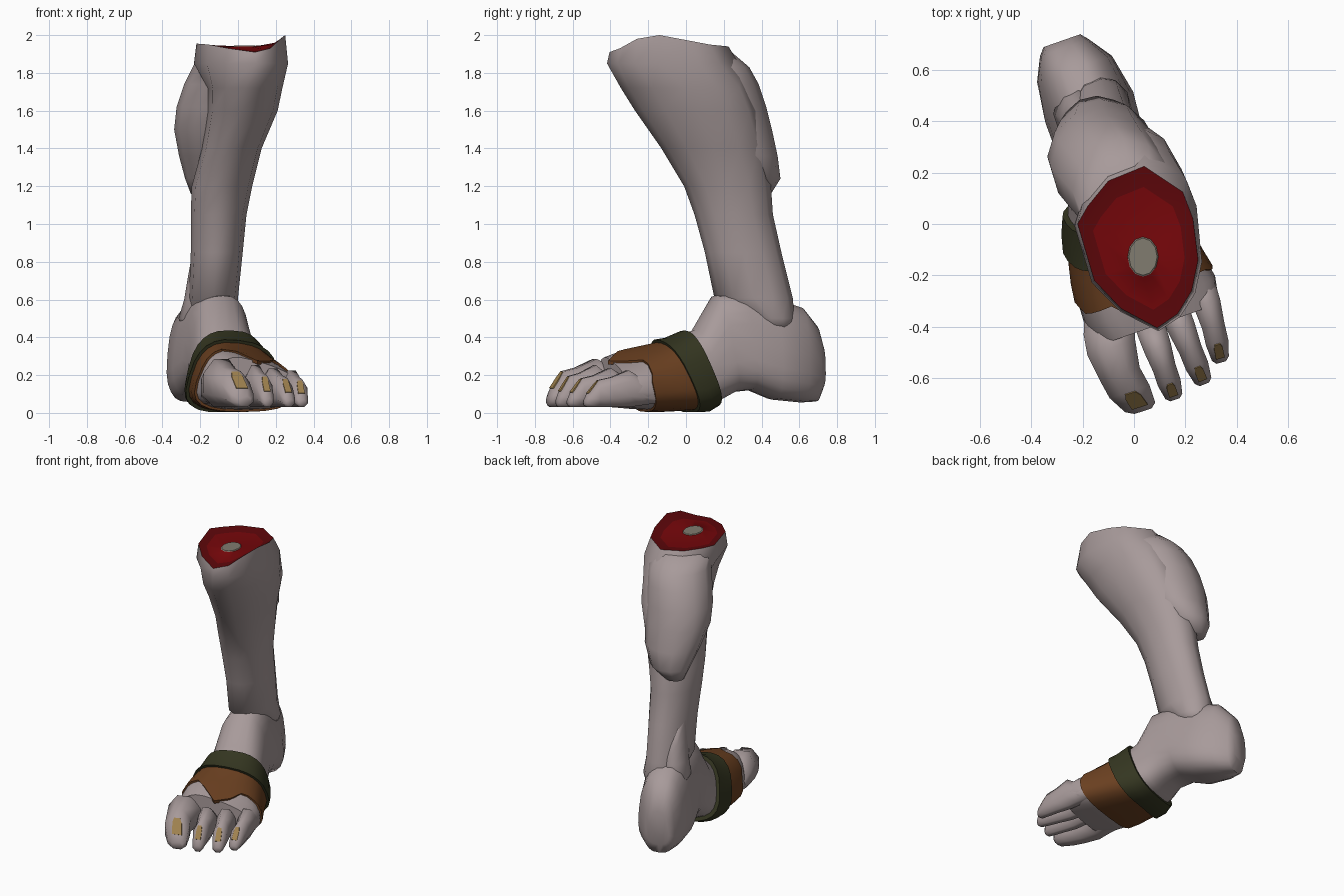
import bpy, bmesh, math
from mathutils import Vector

if "Cube" in bpy.data.objects:
    bpy.data.objects.remove(bpy.data.objects["Cube"])


def material(name, rgb):
    m = bpy.data.materials.new(name)
    m.diffuse_color = (*rgb, 1)
    m.use_nodes = True
    m.node_tree.nodes["Principled BSDF"].inputs["Base Color"].default_value = m.diffuse_color
    return m


SKIN = material("pale skin", (.39, .325, .325))
BROWN = material("brown leather", (.148, .052, .015))
GREEN = material("dark green strap", (.035, .037, .015))
RED = material("red flesh", (.178, .002, .003))
DARK_RED = material("dark red rim", (.11, .002, .003))
BONE = material("grey bone", (.22, .20, .16))
NAIL = material("yellow nail", (.36, .23, .08))


def finish(bm, name, mats, angle=40):
    bmesh.ops.recalc_face_normals(bm, faces=bm.faces)
    me = bpy.data.meshes.new(name)
    bm.to_mesh(me)
    bm.free()
    for m in mats:
        me.materials.append(m)
    ob = bpy.data.objects.new(name, me)
    bpy.context.collection.objects.link(ob)
    bpy.ops.object.select_all(action='DESELECT')
    ob.select_set(True)
    bpy.context.view_layer.objects.active = ob
    bpy.ops.object.shade_smooth_by_angle(angle=math.radians(angle))
    return ob


def loft(name, rings, mats, caps=(True, True), cyclic=False, bands=None, angle=40):
    """Skin a list of equal rings; bands gives a material slot per ring gap."""
    bm = bmesh.new()
    vs = [[bm.verts.new(p) for p in r] for r in rings]
    n = len(rings[0])
    pairs = list(zip(vs, vs[1:])) + ([(vs[-1], vs[0])] if cyclic else [])
    for k, (a, b) in enumerate(pairs):
        for i in range(n):
            j = (i + 1) % n
            f = bm.faces.new((a[i], a[j], b[j], b[i]))
            f.material_index = bands[k] if bands else 0
    if not cyclic:
        if caps[0]:
            bm.faces.new(vs[0])
        if caps[1]:
            bm.faces.new(vs[-1]).material_index = bands[-1] if bands else 0
    return finish(bm, name, mats, angle)


def oval(z, x0, x1, y0, y1, n=12):
    return [Vector(((x0 + x1) / 2 + (x1 - x0) / 2 * math.cos(a),
                    (y0 + y1) / 2 + (y1 - y0) / 2 * math.sin(a), z))
            for a in (math.tau * i / n for i in range(n))]


# ---- shin, open at the cut ----
rim = [Vector(p) for p in (
    (.25, -.14, 2.0), (.23, .02, 1.97), (.19, .125, 1.95), (.04, .225, 1.94),
    (-.10, .168, 1.945), (-.18, .07, 1.95), (-.22, .0, 1.955), (-.155, -.22, 1.95),
    (-.05, -.33, 1.93), (.09, -.405, 1.91), (.17, -.35, 1.93), (.225, -.26, 1.98))]
shin = [oval(*s) for s in (
    (.44, -.24, -.04, .40, .565), (.5, -.25, -.01, .33, .575), (.61, -.26, .0, .15, .565),
    (.85, -.25, .025, .1, .505),
    (1.05, -.25, .045, .045, .46), (1.2, -.245, .075, -.01, .45), (1.4, -.19, .125, -.13, .42),
    (1.6, -.16, .21, -.27, .375), (1.72, -.16, .235, -.345, .33))]
flare = [Vector((p.x * 1.06, p.y * 1.02 + (.05 if p.y > 0 else -.005), 1.85)) for p in rim]
loft("shin", shin + [flare, rim], [SKIN], caps=(True, False), angle=75)

# ---- flesh and bone on the cut ----
mid = Vector((.03, -.11, 0))


def cut_ring(scale, z):
    return [Vector((mid.x + (p.x - mid.x) * scale, mid.y + (p.y - mid.y) * scale, z(p)))
            for p in rim]


loft("cut_flesh", [rim, cut_ring(.76, lambda p: .5 * p.z + .5 * 1.92),
                   oval(1.94, -.025, .095, -.205, -.05),
                   oval(1.945, -.02, .09, -.2, -.055)],
     [DARK_RED, RED, BONE], caps=(False, True), bands=[0, 1, 2])

# ---- calf muscle and outer ankle ----
loft("calf_muscle", [oval(*s) for s in (
    (1.16, -.25, -.12, .33, .45), (1.24, -.28, -.01, .26, .5), (1.36, -.312, .065, .16, .485),
    (1.5, -.338, .095, .07, .455), (1.62, -.325, .115, .02, .425), (1.74, -.285, .135, -.03, .385),
    (1.83, -.24, .155, -.08, .335), (1.915, -.195, .15, -.2, .235))], [SKIN], angle=75)
loft("ankle_bone", [oval(*s, n=8) for s in (
    (.45, -.29, -.16, .36, .5), (.5, -.315, -.16, .33, .53), (.6, -.285, -.14, .31, .52),
    (.72, -.265, -.14, .3, .48), (.86, -.24, -.14, .28, .42))], [SKIN], angle=75)

# ---- foot: sections along a slanted axis ----
ORIGIN = Vector((-.29, .68, 0))
FWD = Vector((.33, -.944, 0)).normalized()
SIDE = Vector((-FWD.y, FWD.x, 0))
# distance, side shift, half width, bottom, top, forward shear, side tilt, taper
SECTIONS = [(-.03, .02, .075, .13, .36, 0, 0, .1), (0, .02, .1, .06, .46, 0, 0, .1),
            (.09, .03, .15, .055, .56, 0, 0, .15), (.25, .035, .17, .07, .61, 0, 0, .25),
            (.40, .03, .165, .12, .635, .1, 0, .22), (.52, .025, .165, .11, .62, .2, 0, .18),
            (.61, .015, .18, .07, .44, .35, 0, .13), (.72, .01, .21, .03, .37, .5, .04, .13),
            (.93, 0, .25, .015, .325, .3, .12, .13), (1.04, .01, .265, .02, .30, .15, .2, .13),
            (1.14, .01, .245, .03, .275, 0, .2, .13), (1.18, .01, .22, .05, .255, 0, .18, .13)]
N = 24


def foot_point(s, i, grow=0):
    k = 0
    while k < len(SECTIONS) - 2 and s > SECTIONS[k + 1][0]:
        k += 1
    a, b = SECTIONS[k], SECTIONS[k + 1]
    t = (s - a[0]) / (b[0] - a[0])
    _, off, w, zb, zt, shear, tilt, taper = [p + (q - p) * t for p, q in zip(a, b)]
    ang = math.tau * i / N
    u, v = [math.copysign(abs(c) ** .72, c) for c in (math.cos(ang), math.sin(ang))]
    h = (zt - zb) / 2
    z = zb + h + (h + grow) * v
    if v > 0:
        z -= tilt * u * v * zt
    p = ORIGIN + FWD * (s + shear * (z - zb - h)) + SIDE * (off + (w + grow) * u * (1 - taper * v))
    p.z = max(z, .005)
    return p


loft("foot", [[foot_point(s[0], i) for i in range(N)] for s in SECTIONS[:-1]], [SKIN], angle=60)


# ---- leather wrap with a pointed front edge ----
def front_edge(i):
    c = math.cos(math.tau * i / N)
    if math.sin(math.tau * i / N) < .1:
        return .985 + .02 * c
    return .95 + .04 * abs(c) + .23 * max(0, 1 - abs(c - .04) / .5)


def wrap_ring(t, grow):
    return [foot_point(.7 + (front_edge(i) - .7) * t, i, grow) for i in range(N)]


loft("leather_wrap", [wrap_ring(t, .012) for t in (0, .25, .5, .75, 1)] +
     [wrap_ring(t, -.008) for t in (1, .5, 0)], [BROWN], cyclic=True)

# ---- strap over the instep ----
loft("instep_strap", [[foot_point(s, i, g) for i in range(N)] for s, g in (
    (.65, .022), (.72, .026), (.785, .028), (.785, 0), (.65, 0))],
    [GREEN], cyclic=True, angle=35)

# ---- toes with nails ----
# along, width factor, top, bottom
TOE = [(0, 1, .15, .05), (.2, 1.03, .225, .04), (.38, .98, .275, .03), (.62, .82, .23, .03),
       (.80, .82, .212, .03), (.96, .62, .12, .03), (1, .35, .085, .04)]
TOES = [("big_toe", (-.10, -.31), (.035, -.73), .10, 1.04, -.045),
        ("second_toe", (.05, -.36), (.16, -.685), .056, .92, 0),
        ("third_toe", (.13, -.27), (.275, -.625), .056, .86, 0),
        ("little_toe", (.235, -.17), (.34, -.54), .055, .82, .01)]
for name, base, tip, width, high, bow in TOES:
    b, e = Vector((*base, 0)), Vector((*tip, 0))
    d = (e - b).normalized()
    side = Vector((-d.y, d.x, 0))
    rings = []
    for t, wf, top, bot in TOE:
        c = b.lerp(e, t) + side * bow * math.sin(math.pi * t)
        c.z = (top * high + bot) / 2
        h = (top * high - bot) / 2
        rings.append([c + side * width * wf * math.cos(a) * 1.08 + Vector((0, 0, h * math.sin(a) * 1.08))
                      for a in (math.tau * (i + .5) / 8 for i in range(8))])
    loft(name, rings, [SKIN], angle=65)
    # nail plate on the sloping top facet
    r0, r1 = rings[4], rings[5]
    right, left = [r0[k].lerp(r1[k], .05) for k in (1, 2)]
    right2, left2 = [r0[k].lerp(r1[k], .95) for k in (1, 2)]
    up = (right2 - right).cross(left - right).normalized()
    if up.z < 0:
        up = -up
    wide = (left2 - right2) * .12
    outline = [right.lerp(left, .2), right.lerp(left, .8), left.lerp(left2, .3), left2 + wide,
               right2 - wide, right.lerp(right2, .3)]
    loft(name + "_nail", [[p - up * .002 for p in outline], [p + up * .004 for p in outline]],
         [NAIL], angle=30)
